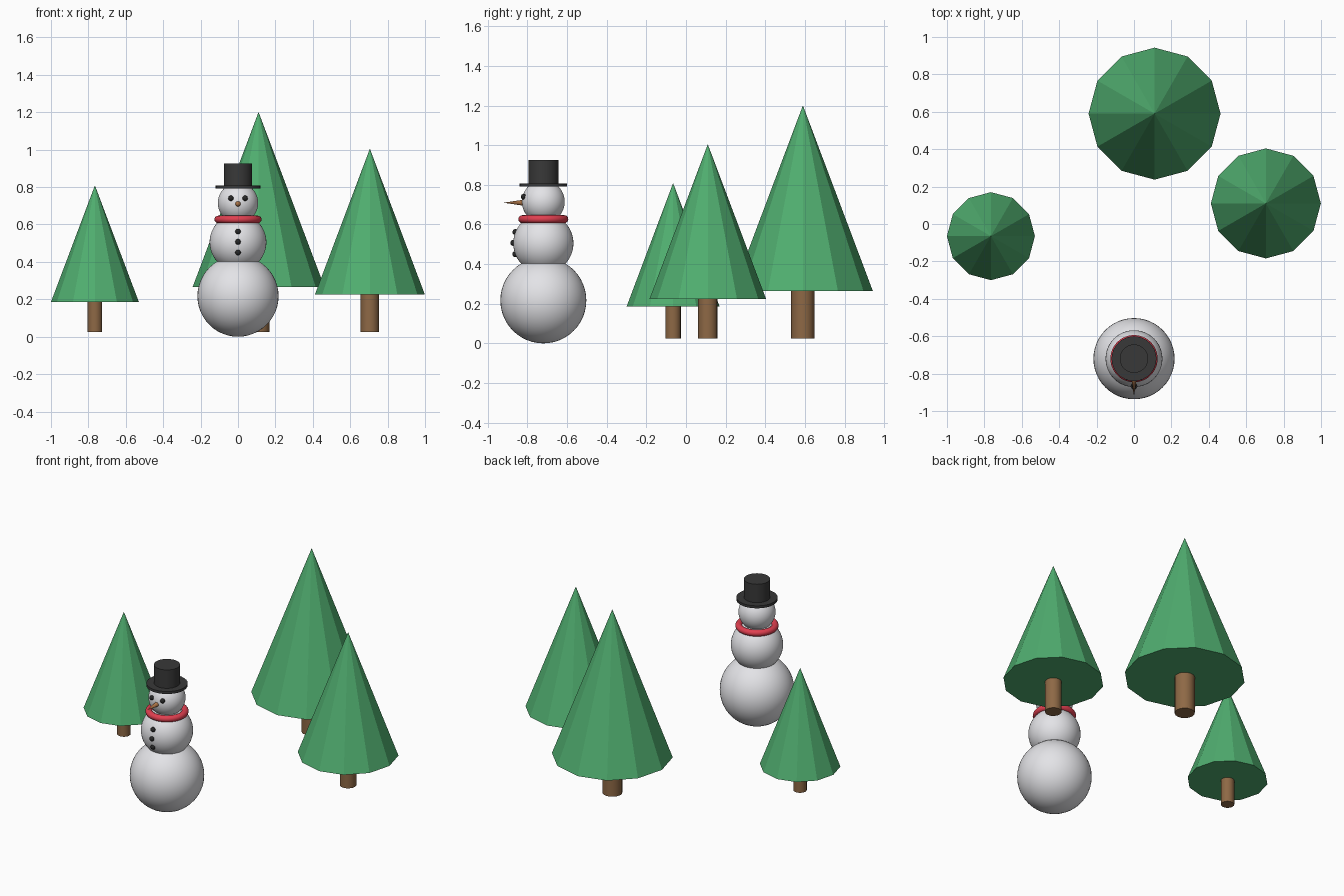
import bpy
import math

cube = bpy.data.objects.get("Cube")
if cube:
    bpy.data.objects.remove(cube, do_unlink=True)


def material(name, color):
    m = bpy.data.materials.new(name)
    m.use_nodes = True
    m.diffuse_color = (*color, 1)
    m.node_tree.nodes["Principled BSDF"].inputs["Base Color"].default_value = (*color, 1)
    return m


SNOW = material("snow white", (0.8, 0.8, 0.83))
GREEN = material("pine green", (0.08, 0.42, 0.16))
BARK = material("bark brown", (0.27, 0.14, 0.06))
CARROT = material("carrot", (0.4, 0.17, 0.06))
RED = material("scarf red", (0.75, 0.05, 0.08))
BLACK = material("hat black", (0.04, 0.04, 0.04))
COAL = material("coal", (0.02, 0.02, 0.02))


def finish(name, mat, smooth=True):
    ob = bpy.context.object
    ob.name = name
    ob.data.materials.append(mat)
    if smooth:
        bpy.ops.object.shade_smooth_by_angle(angle=math.radians(40))
    return ob


def ball(name, mat, r, loc, segments=48):
    bpy.ops.mesh.primitive_uv_sphere_add(
        segments=segments, ring_count=segments // 2, radius=r, location=loc)
    return finish(name, mat)


def tube(name, mat, r, x, y, z0, z1, sides=32):
    bpy.ops.mesh.primitive_cylinder_add(
        vertices=sides, radius=r, depth=z1 - z0, location=(x, y, (z0 + z1) / 2))
    return finish(name, mat)


# Trees: one design at three sizes
def tree(name, x, y, s):
    ground = 0.025
    skirt = ground + 0.2 * s
    tube(name + "_trunk", BARK, 0.049 * s, x, y, ground, skirt + 0.01, 16)
    height = 0.78 * s
    bpy.ops.mesh.primitive_cone_add(
        vertices=12, radius1=0.294 * s, radius2=0, depth=height,
        location=(x, y, skirt + height / 2))
    finish(name + "_foliage", GREEN, smooth=False)


tree("small_tree", -0.765, -0.065, 0.8)
tree("medium_tree", 0.705, 0.11, 1.0)
tree("large_tree", 0.11, 0.59, 1.2)

# Snowman body
Y = -0.72
ball("snowman_base", SNOW, 0.217, (0, Y, 0.217))
ball("snowman_middle", SNOW, 0.152, (0, Y, 0.505))
ball("snowman_head", SNOW, 0.108, (0, Y, 0.715))

# Scarf
bpy.ops.mesh.primitive_torus_add(
    major_segments=48, minor_segments=16, major_radius=0.106,
    minor_radius=0.02, location=(0, Y, 0.627))
finish("scarf", RED)

# Top hat
tube("hat_brim", BLACK, 0.12, 0, Y, 0.792, 0.808)
tube("hat_crown", BLACK, 0.076, 0, Y, 0.8, 0.926)

# Face
for side, label in ((1, "left"), (-1, "right")):
    ball(label + "_eye", COAL, 0.0145, (side * 0.038, Y - 0.099, 0.74), 16)
bpy.ops.mesh.primitive_cone_add(
    vertices=16, radius1=0.018, radius2=0, depth=0.12,
    location=(0, -0.861, 0.71), rotation=(math.pi / 2, 0, 0))
finish("carrot_nose", CARROT)

# Buttons set on the curve of the middle ball
for i, dz in enumerate((0.057, 0.002, -0.055)):
    ball(f"button_{i + 1}", COAL, 0.015,
         (0, Y - math.sqrt(0.152 ** 2 - dz ** 2), 0.505 + dz), 16)
